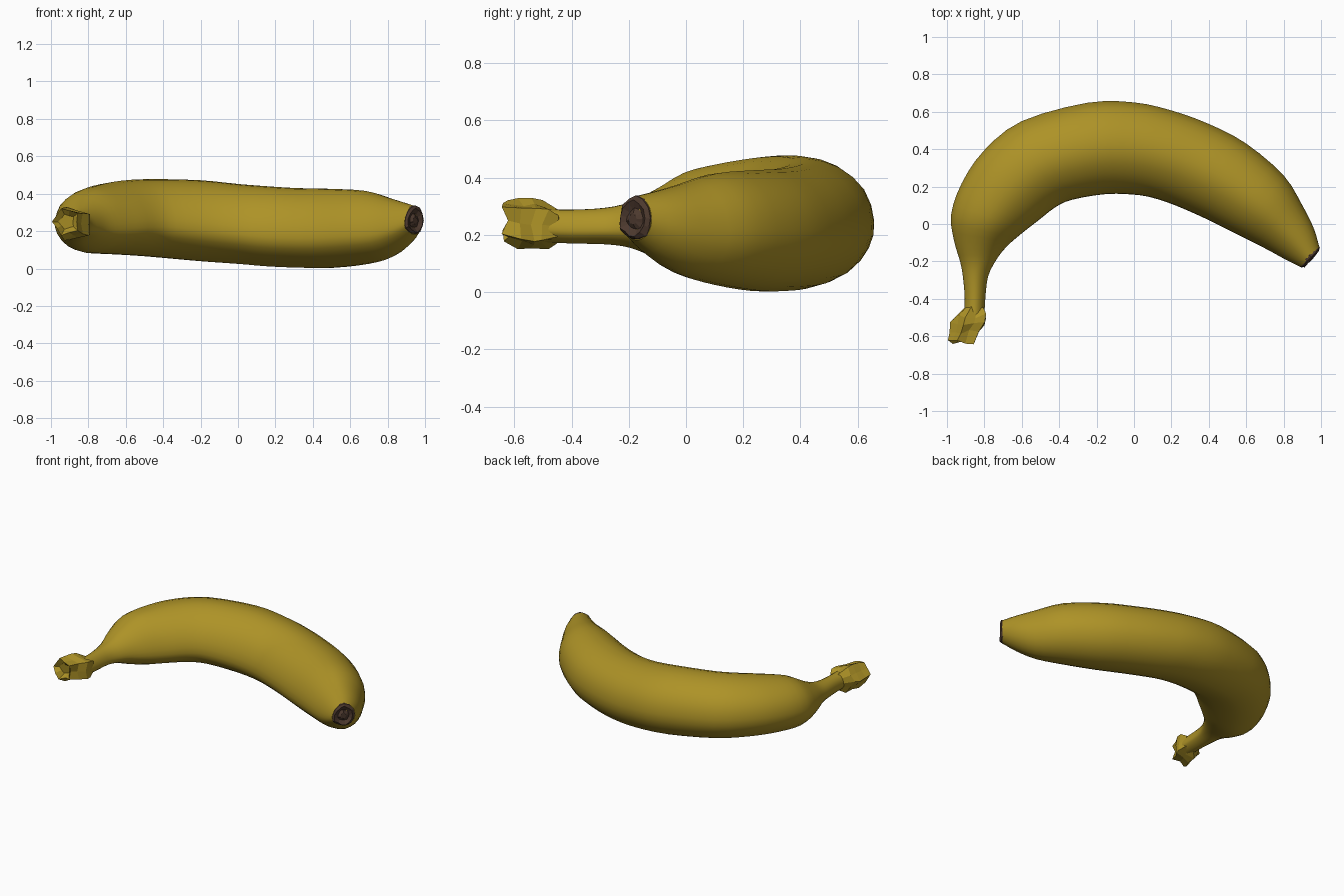
import bpy, bmesh, math, random
from mathutils import Vector

if "Cube" in bpy.data.objects:
    bpy.data.objects.remove(bpy.data.objects["Cube"])

random.seed(4)


def material(name, rgb):
    m = bpy.data.materials.new(name)
    m.diffuse_color = (*rgb, 1)
    m.use_nodes = True
    m.node_tree.nodes["Principled BSDF"].inputs["Base Color"].default_value = m.diffuse_color
    return m


YELLOW = material("banana yellow", (0.42, 0.29, 0.02))
BROWN = material("dried brown", (0.075, 0.042, 0.028))


def spline(pts, steps, closed=False):
    """Catmull-Rom resampling of tuples of any length."""
    n, out = len(pts), []
    for i in range(n if closed else n - 1):
        ids = [i - 1, i, i + 1, i + 2]
        p = [pts[k % n] if closed else pts[min(max(k, 0), n - 1)] for k in ids]
        for s in range(steps):
            t = s / steps
            out.append(tuple(0.5 * (2 * b + (c - a) * t + (2 * a - 5 * b + 4 * c - d) * t * t
                                    + (3 * b - a - 3 * c + d) * t ** 3)
                             for a, b, c, d in zip(*p)))
    return out if closed else out + [tuple(pts[-1])]


def loft(name, rings, mat, smooth):
    """Skin a list of equal rings and cap both ends."""
    bm = bmesh.new()
    loops = [[bm.verts.new(p) for p in ring] for ring in rings]
    n = len(loops[0])
    for a, b in zip(loops, loops[1:]):
        for i in range(n):
            bm.faces.new((a[i], a[(i + 1) % n], b[(i + 1) % n], b[i]))
    bm.faces.new(loops[0])
    bm.faces.new(loops[-1])
    bmesh.ops.recalc_face_normals(bm, faces=bm.faces)
    me = bpy.data.meshes.new(name)
    bm.to_mesh(me)
    bm.free()
    me.materials.append(mat)
    ob = bpy.data.objects.new(name, me)
    bpy.context.collection.objects.link(ob)
    if smooth:
        bpy.ops.object.select_all(action='DESELECT')
        bpy.context.view_layer.objects.active = ob
        ob.select_set(True)
        bpy.ops.object.shade_smooth_by_angle(angle=math.radians(30))
    return ob


# Stations: outer x, y, inner x, y, bottom z, top z
stations = [
    (-.91, -.50, -.80, -.50, .175, .29),
    (-.905, -.40, -.795, -.40, .17, .288),
    (-.915, -.28, -.78, -.28, .167, .295),
    (-.93, -.20, -.735, -.19, .155, .315),
    (-.962, -.09, -.68, -.12, .12, .36),
    (-.978, .05, -.60, -.05, .088, .42),
    (-.92, .22, -.51, .02, .08, .45),
    (-.80, .395, -.42, .09, .075, .47),
    (-.60, .55, -.33, .13, .065, .478),
    (-.25, .648, -.15, .16, .04, .472),
    (0, .65, 0, .157, .025, .452),
    (.20, .607, .10, .14, .012, .44),
    (.40, .535, .22, .10, .005, .43),
    (.60, .43, .38, .03, .004, .426),
    (.80, .26, .55, -.055, .025, .415),
    (.90, .10, .70, -.13, .06, .378),
    (.96, -.02, .81, -.19, .12, .352),
    (.99, -.12, .89, -.23, .182, .335),
]
# Cross-section with soft ridges: inner (-1) to outer (1), bottom to top
section = [(-1, -.25), (-.94, .15), (-.72, .58), (-.35, .9), (.05, 1), (.5, .86), (.86, .5),
           (1, 0), (.93, -.42), (.65, -.8), (.2, -1), (-.22, -.95), (-.62, -.77), (-.9, -.52)]
profile = spline(section, 2, True)


def ring_at(st):
    ox, oy, ix, iy, lo, hi = st
    mid = Vector(((ox + ix) / 2, (oy + iy) / 2, (lo + hi) / 2))
    side = Vector(((ox - ix) / 2, (oy - iy) / 2, 0))
    up = Vector((0, 0, (hi - lo) / 2))
    return [mid + side * u + up * v for u, v in profile]


# Fruit body with stem
rings = [ring_at(s) for s in spline(stations, 3)]
loft("fruit_body", rings, YELLOW, True)

# Dried blossom tip: shallow ragged plug with a sunken centre
end = rings[-1][::2]
centre = sum(end, Vector()) / len(end)
out = Vector((.62, -.78, 0))
tip = []
for scale, depth in ((1.01, -.012), (1.0, .006), (.82, .016), (.5, .003), (.25, .012)):
    tip.append([centre + (p - centre) * scale * random.uniform(.94, 1.04)
                + out * (depth + random.uniform(-.004, .004)) for p in end])
loft("blossom_tip", tip, BROWN, False)

# Ragged crown where the stem was cut: y, centre x, centre z, radius x, radius z
crown = []
sides = 10
for y, cx, cz, rx, rz in ((-.45, -.853, .23, .05, .055), (-.49, -.872, .235, .085, .078),
                          (-.53, -.88, .235, .088, .085), (-.575, -.90, .24, .075, .08),
                          (-.63, -.922, .25, .07, .07), (-.605, -.915, .25, .04, .04)):
    ring = []
    for i in range(sides):
        a = math.tau * i / sides
        k = (1.1 if i % 2 else .86) * random.uniform(.92, 1.08)
        ring.append(Vector((cx + rx * k * math.cos(a), y + random.uniform(-.015, .012),
                            cz + rz * k * math.sin(a))))
    crown.append(ring)
loft("stem_crown", crown, YELLOW, False)
